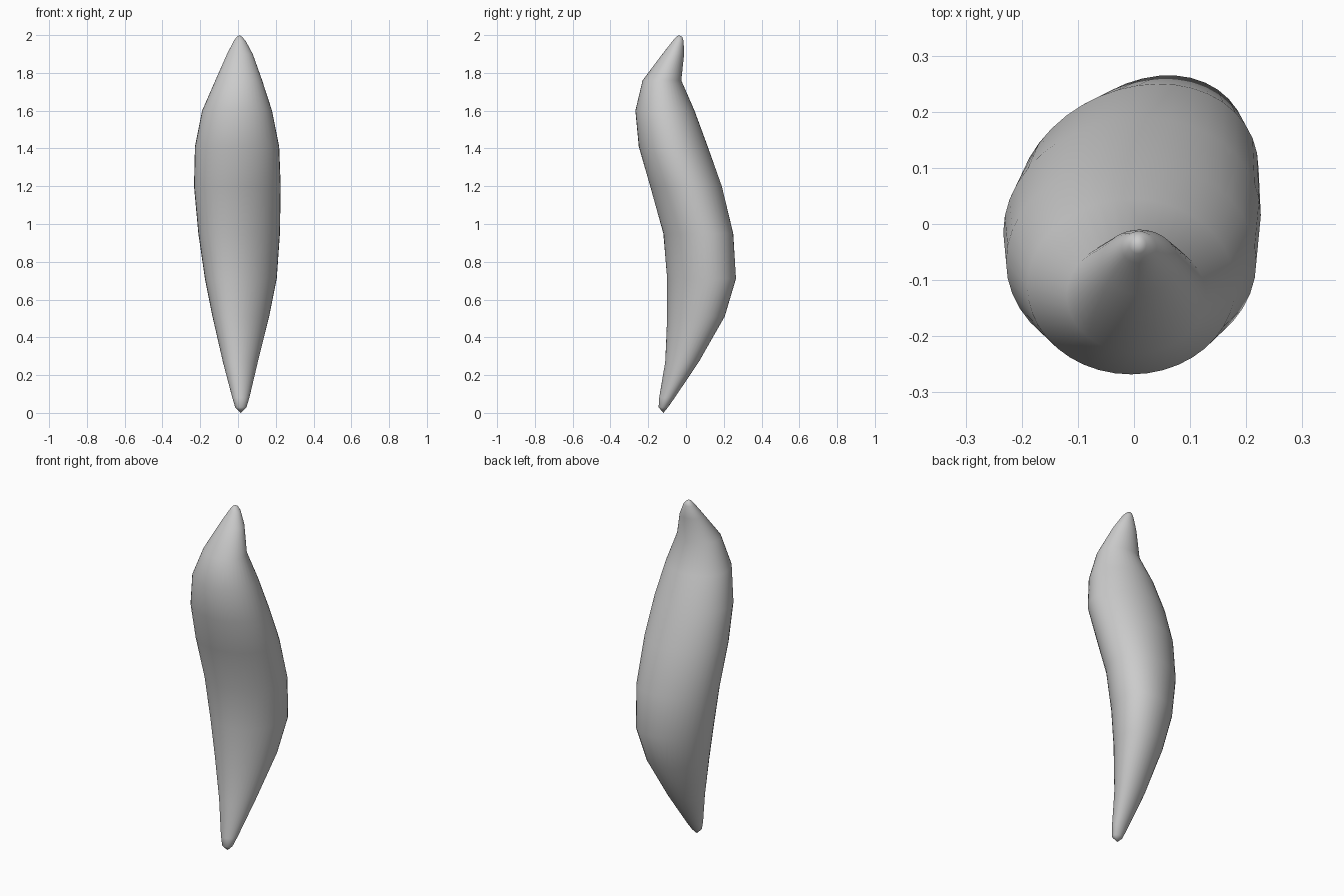
import bpy, bmesh, math

# Cross-sections: z, x min, x max, y front, y back, skew of the oval
SECTIONS = [
    (0.03, -0.015, 0.045, -0.145, -0.095, 0.0),
    (0.08, -0.03, 0.06, -0.142, -0.06, 0.1),
    (0.27, -0.08, 0.105, -0.11, 0.068, 0.2),
    (0.51, -0.135, 0.165, -0.10, 0.205, 0.25),
    (0.71, -0.175, 0.205, -0.10, 0.265, 0.25),
    (0.95, -0.21, 0.222, -0.12, 0.25, 0.18),
    (1.20, -0.233, 0.226, -0.19, 0.19, 0.08),
    (1.41, -0.228, 0.218, -0.25, 0.115, 0.0),
    (1.60, -0.19, 0.18, -0.268, 0.045, 0.0),
    (1.76, -0.12, 0.128, -0.23, -0.025, 0.0),
    (1.90, -0.058, 0.078, -0.125, -0.01, 0.0),
    (1.97, -0.022, 0.04, -0.07, -0.013, 0.0),
    (1.99, -0.008, 0.022, -0.053, -0.02, 0.0),
]
SIDES = 40

bm = bmesh.new()


def ring(z, x0, x1, y0, y1, skew):
    verts = []
    for i in range(SIDES):
        t = 2 * math.pi * i / SIDES
        x = (x0 + x1) / 2 + (x1 - x0) / 2 * math.cos(t)
        y = (y0 + y1) / 2 + (y1 - y0) / 2 * math.sin(t + skew)
        verts.append(bm.verts.new((x, y, z)))
    return verts


# Curved body lofted through the sections
rings = [ring(*s) for s in SECTIONS]
for low, high in zip(rings, rings[1:]):
    for i in range(SIDES):
        j = (i + 1) % SIDES
        bm.faces.new((low[i], low[j], high[j], high[i]))

# Pointed tips
bottom = bm.verts.new((0.015, -0.12, 0.0))
top = bm.verts.new((0.008, -0.037, 2.0))
for i in range(SIDES):
    j = (i + 1) % SIDES
    bm.faces.new((rings[0][j], rings[0][i], bottom))
    bm.faces.new((rings[-1][i], rings[-1][j], top))

for f in bm.faces:
    f.smooth = True
mesh = bpy.data.meshes.new("curved_pod")
bm.to_mesh(mesh)
bm.free()
pod = bpy.data.objects.new("curved_pod", mesh)
bpy.context.collection.objects.link(pod)
